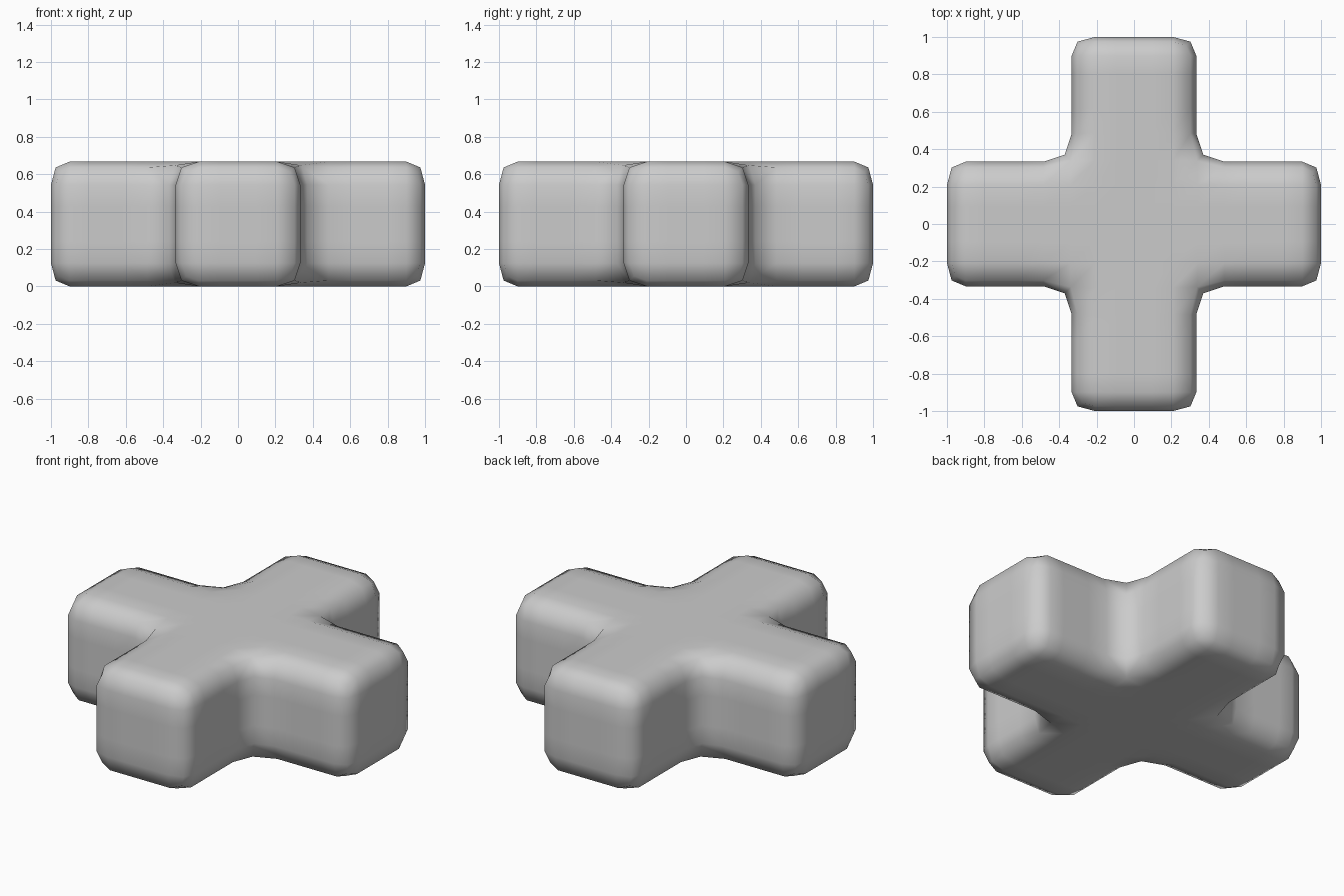
import bpy, bmesh
from itertools import product

if "Cube" in bpy.data.objects:
    bpy.data.objects.remove(bpy.data.objects["Cube"])

# Cage loop positions along the arms and through the thickness
A = [-1, -0.8, -0.635, -0.333, -0.085, 0.085, 0.333, 0.635, 0.8, 1]
Z = [0, 0.248, 0.419, 0.667]
N, M = len(A) - 1, len(Z) - 1


def filled(i, j, k):
    """True where a cage cell belongs to the plus shape."""
    if not (0 <= i < N and 0 <= j < N and 0 <= k < M):
        return False
    return 3 <= i <= 5 or 3 <= j <= 5


bm = bmesh.new()
verts = {}


def vert(p):
    if p not in verts:
        verts[p] = bm.verts.new((A[p[0]], A[p[1]], Z[p[2]]))
    return verts[p]


# Skin the outside of the plus with quads
for cell in product(range(N), range(N), range(M)):
    if not filled(*cell):
        continue
    for axis, side in product(range(3), (0, 1)):
        nb = list(cell)
        nb[axis] += 1 if side else -1
        if filled(*nb):
            continue
        u, v = (axis + 1) % 3, (axis + 2) % 3
        quad = []
        for du, dv in ((0, 0), (1, 0), (1, 1), (0, 1)):
            p = list(cell)
            p[axis] += side
            p[u] += du
            p[v] += dv
            quad.append(vert(tuple(p)))
        bm.faces.new(quad if side else quad[::-1])

bmesh.ops.recalc_face_normals(bm, faces=bm.faces)
for f in bm.faces:
    f.smooth = True
mesh = bpy.data.meshes.new("plus_block")
bm.to_mesh(mesh)
bm.free()
plus = bpy.data.objects.new("plus_block", mesh)
bpy.context.collection.objects.link(plus)

# One smoothing step rounds every edge and inner corner
sub = plus.modifiers.new("rounding", 'SUBSURF')
sub.levels = sub.render_levels = 1
sub.use_limit_surface = False
